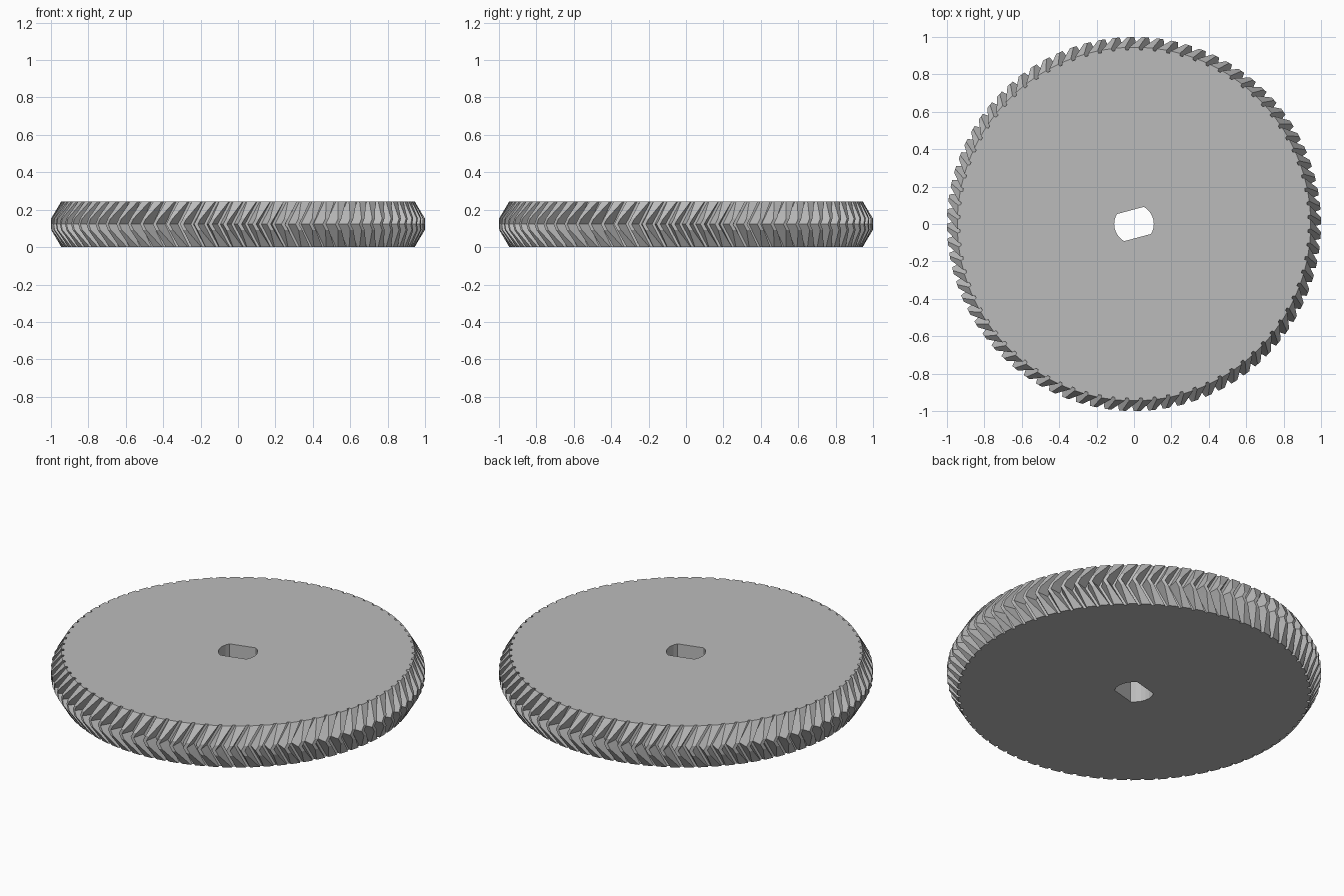
import bpy, bmesh
from math import sin, cos, pi, radians

cube = bpy.data.objects.get("Cube")
if cube:
    bpy.data.objects.remove(cube)

TEETH = 80
HEIGHT = 0.245
ROOT, TIP, RIM = 0.932, 1.0, 0.945
PITCH = 2 * pi / TEETH
TWIST = 0.07          # rotation of the chevron apex, in radians
FLAT = 0.03           # half height of the unchamfered band


def half_width(r):
    """Angular half width of a tooth at radius r."""
    t = (r - ROOT) / (TIP - ROOT)
    return PITCH * (0.40 - 0.27 * t)


def tooth_ring(bm, z):
    """Gear outline at height z, twisted and cut by the chamfer cone."""
    off = abs(z - HEIGHT / 2)
    t = max(0, (off - FLAT) / (HEIGHT / 2 - FLAT))
    tip = TIP - (TIP - RIM) * t
    turn = TWIST * (off / (HEIGHT / 2) - 1)
    ring = []
    for i in range(TEETH):
        for r, side in ((ROOT, -1), (tip, -1), (tip, 1), (ROOT, 1)):
            a = i * PITCH + turn + side * half_width(r)
            ring.append(bm.verts.new((r * cos(a), r * sin(a), z)))
    return ring


def bore_ring(bm, z):
    """Round shaft hole with two parallel flats."""
    ring = []
    for start in (0, pi):
        for k in range(7):
            a = start + radians(15 - 45 + 15 * k)
            ring.append(bm.verts.new((0.106 * cos(a), 0.106 * sin(a), z)))
    return ring


def wall(bm, low, high):
    n = len(low)
    for i in range(n):
        j = (i + 1) % n
        bm.faces.new((low[i], low[j], high[j], high[i]))


def cap(bm, *rings):
    edges = [bm.edges.get((r[i - 1], r[i])) for r in rings for i in range(len(r))]
    bm.edges.index_update()
    bmesh.ops.triangle_fill(bm, use_beauty=True, edges=edges)


# Herringbone teeth, shaft bore and flat side faces
bm = bmesh.new()
mid = HEIGHT / 2
rings = [tooth_ring(bm, z) for z in (0, mid - FLAT, mid, mid + FLAT, HEIGHT)]
for low, high in zip(rings, rings[1:]):
    wall(bm, low, high)
bores = [bore_ring(bm, z) for z in (0, HEIGHT)]
wall(bm, *bores)
for k in (0, -1):
    cap(bm, rings[k], bores[k])
bmesh.ops.recalc_face_normals(bm, faces=bm.faces)

mesh = bpy.data.meshes.new("herringbone_gear")
bm.to_mesh(mesh)
bm.free()
gear = bpy.data.objects.new("herringbone_gear", mesh)
bpy.context.collection.objects.link(gear)

# Plain grey
grey = bpy.data.materials.new("plain_grey")
grey.use_nodes = True
colour = (0.5, 0.5, 0.5, 1)
grey.diffuse_color = colour
grey.node_tree.nodes["Principled BSDF"].inputs["Base Color"].default_value = colour
mesh.materials.append(grey)
